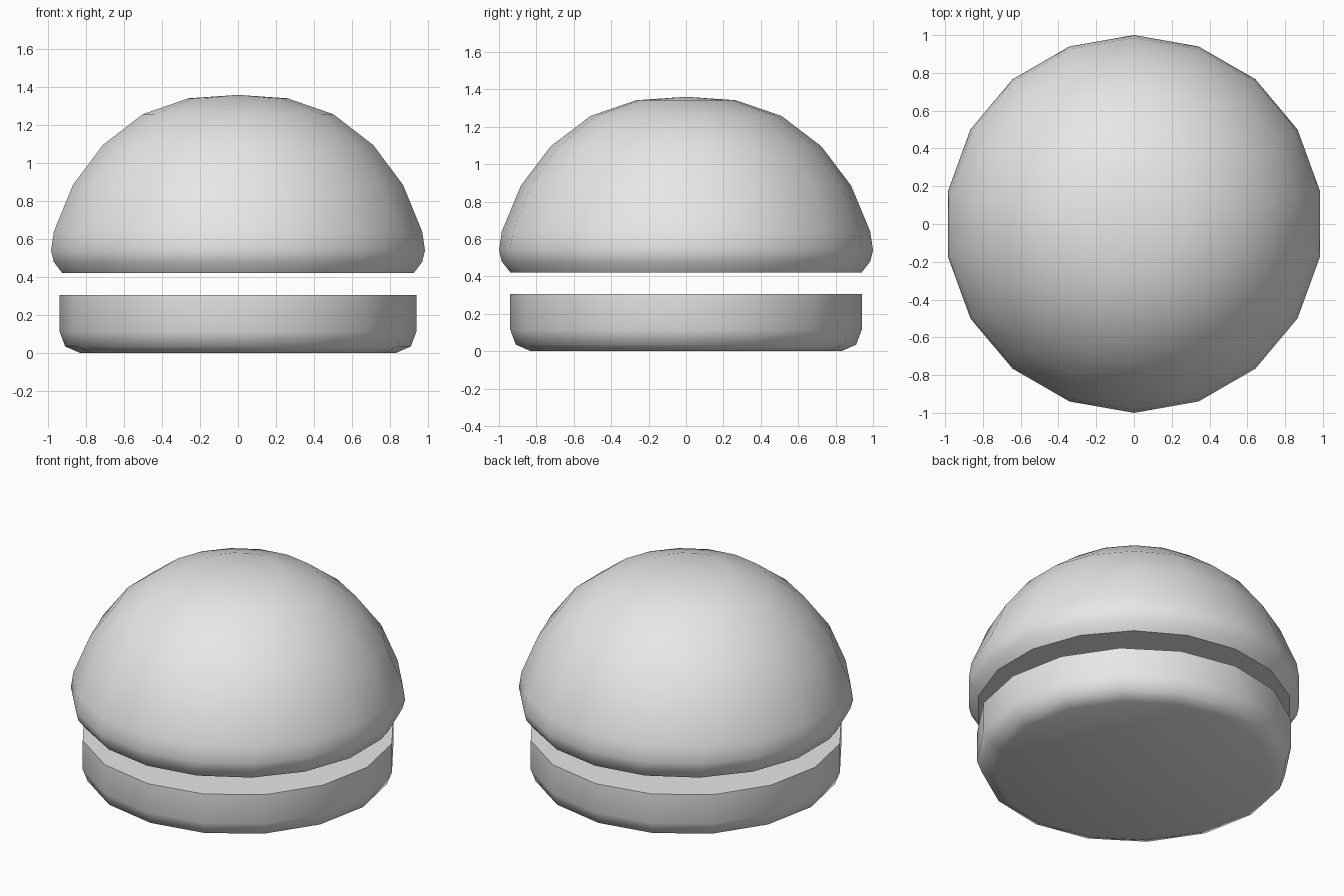
import bpy, bmesh, math

if "Cube" in bpy.data.objects:
    bpy.data.objects.remove(bpy.data.objects["Cube"])

bun = bpy.data.materials.new("light grey")
bun.diffuse_color = (0.8, 0.8, 0.8, 1)
bun.use_nodes = True
bun.node_tree.nodes["Principled BSDF"].inputs["Base Color"].default_value = bun.diffuse_color


def lathe(name, profile, sides, start, apex=None):
    """Revolve (radius, z) points listed from bottom to top and cap both ends."""
    bm = bmesh.new()
    rings = []
    for r, z in profile:
        rings.append([bm.verts.new((r * math.cos(start + math.tau * i / sides),
                                    r * math.sin(start + math.tau * i / sides), z))
                      for i in range(sides)])
    for a, b in zip(rings, rings[1:]):
        for i in range(sides):
            j = (i + 1) % sides
            bm.faces.new((a[i], a[j], b[j], b[i]))
    bm.faces.new(rings[0][::-1])
    if apex is None:
        bm.faces.new(rings[-1])
    else:
        tip = bm.verts.new((0, 0, apex))
        for i in range(sides):
            bm.faces.new((rings[-1][i], rings[-1][(i + 1) % sides], tip))
    mesh = bpy.data.meshes.new(name)
    bm.to_mesh(mesh)
    bm.free()
    mesh.materials.append(bun)
    obj = bpy.data.objects.new(name, mesh)
    bpy.context.collection.objects.link(obj)
    bpy.ops.object.select_all(action='DESELECT')
    obj.select_set(True)
    bpy.context.view_layer.objects.active = obj
    bpy.ops.object.shade_smooth_by_angle(angle=math.radians(50))
    return obj


# Bottom bun: shallow disc with a rounded lower edge
lathe("bottom_bun", [(0.83, 0.0), (0.91, 0.035), (0.94, 0.115), (0.94, 0.305)], 16, 0)

# Top bun: dome with a tucked-in rim and flat underside
lathe("top_bun", [(0.94, 0.422), (0.985, 0.48), (1.0, 0.54), (0.985, 0.64), (0.883, 0.885),
                  (0.724, 1.095), (0.51, 1.258), (0.265, 1.342)], 18, math.pi / 2, apex=1.36)
